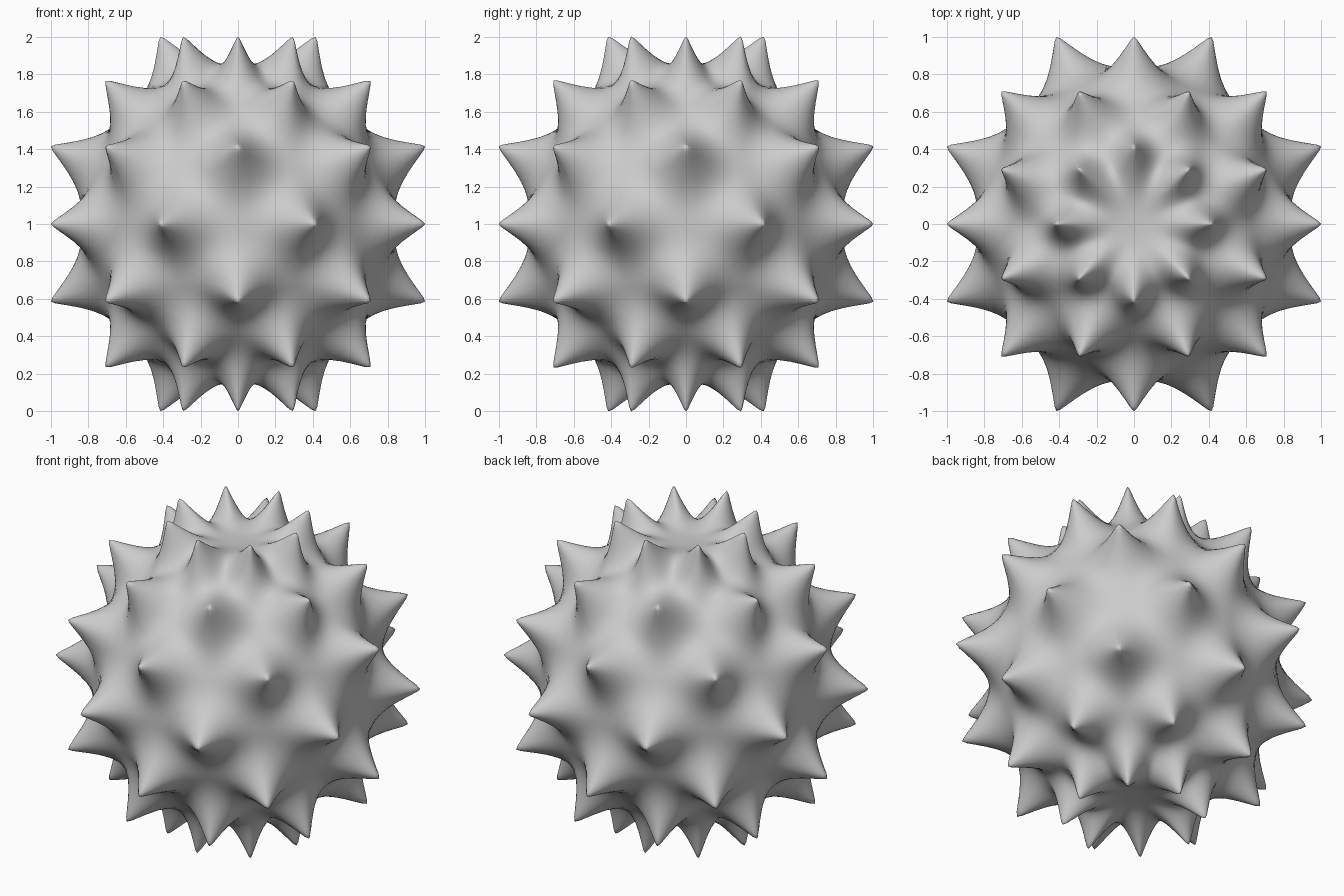
import bpy, bmesh, math

if "Cube" in bpy.data.objects:
    bpy.data.objects.remove(bpy.data.objects["Cube"])

STEP = math.radians(22.5)   # spacing of the spike grid
BODY, TIP = 0.838, 1.0824   # body radius and spike tip radius

# Grid offsets inside one cell, packed tightly around the spike axes
HALF = [0.0, 0.04, 0.09, 0.16, 0.25, 0.37]
CELL = HALF + [0.5] + [1 - h for h in HALF[:0:-1]]

# Spikes sit in a checkerboard on a 16 x 8 globe grid, none at the poles
spikes = [(c, r) for r in range(1, 8) for c in range(16) if (c + r) % 2 == 1]


def radius(u, v):
    """Body radius plus concave spikes, at grid position (u around, v down)."""
    squeeze = math.sin(v * STEP) ** 0.6 if 0 < v < 8 else 0.0
    e, total = 0.025, 0.0
    for c, r in spikes:
        dv = v - r
        if abs(dv) >= 1.03:
            continue
        du = ((u - c + 8) % 16 - 8) * squeeze
        d = math.sqrt(du * du + dv * dv + e * e) - e
        if d < 1:
            total += (1 - d) ** 3
    return BODY + (TIP - BODY) * min(total, 1.0)


def point(u, v):
    rad, a, p = radius(u, v), u * STEP, v * STEP
    return (rad * math.sin(p) * math.cos(a),
            rad * math.sin(p) * math.sin(a),
            1 + rad * math.cos(p))


us = [k + f for k in range(16) for f in CELL]
vs = [k + f for k in range(8) for f in CELL][1:]

# Spiky ball skin
bm = bmesh.new()
rows = [[bm.verts.new(point(u, v)) for u in us] for v in vs]
top = bm.verts.new((0, 0, 1 + BODY))
bottom = bm.verts.new((0, 0, 1 - BODY))
n = len(us)
for i in range(n):
    j = (i + 1) % n
    bm.faces.new((top, rows[0][i], rows[0][j]))
    bm.faces.new((bottom, rows[-1][j], rows[-1][i]))
    for a, b in zip(rows, rows[1:]):
        bm.faces.new((a[i], b[i], b[j], a[j]))
bmesh.ops.recalc_face_normals(bm, faces=bm.faces)
for f in bm.faces:
    f.smooth = True

mesh = bpy.data.meshes.new("spiky_ball")
bm.to_mesh(mesh)
bm.free()
ball = bpy.data.objects.new("spiky_ball", mesh)
bpy.context.collection.objects.link(ball)
